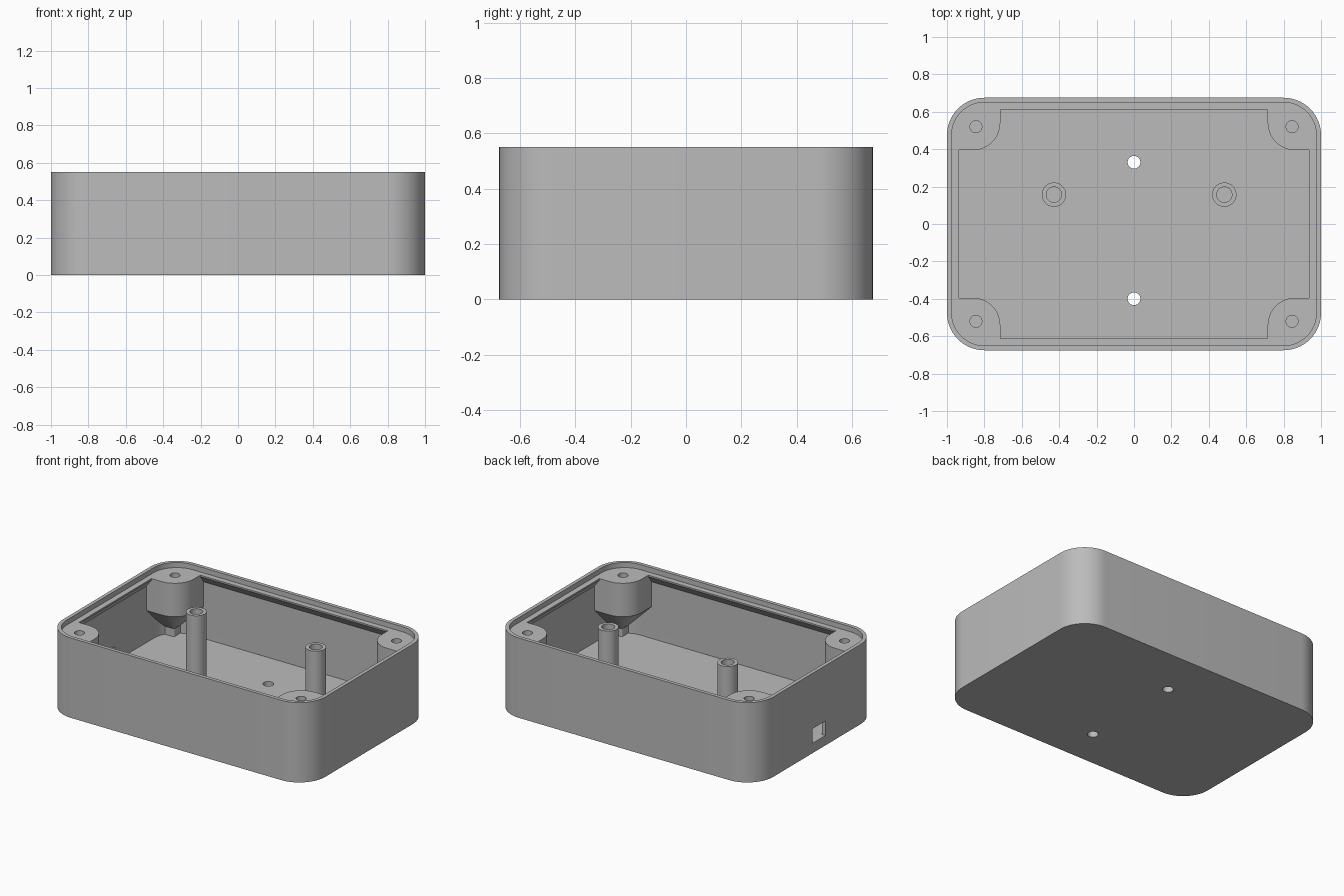
import bpy, bmesh
from math import sin, cos, pi
from mathutils import Matrix

cube = bpy.data.objects.get("Cube")
if cube:
    bpy.data.objects.remove(cube, do_unlink=True)

HALF_X, HALF_Y, HEIGHT, RADIUS = 1.0, 0.675, 0.55, 0.2
FLOOR, LEDGE = 0.065, 0.515

grey = bpy.data.materials.new("grey plastic")
grey.use_nodes = True
grey.diffuse_color = (0.5, 0.5, 0.5, 1)
grey.node_tree.nodes["Principled BSDF"].inputs["Base Color"].default_value = (0.5, 0.5, 0.5, 1)


def arc(cx, cy, r, start, steps=14):
    """Quarter circle of points, counterclockwise from the start angle."""
    return [(cx + r * cos(start + pi / 2 * i / steps),
             cy + r * sin(start + pi / 2 * i / steps)) for i in range(steps + 1)]


def rounded_rect(inset):
    r, cx, cy = RADIUS - inset, HALF_X - RADIUS, HALF_Y - RADIUS
    corners = [(cx, cy), (-cx, cy), (-cx, -cy), (cx, -cy)]
    return [p for i, (x, y) in enumerate(corners) for p in arc(x, y, r, i * pi / 2)]


def loft(name, sections):
    """Solid skinned through (outline, z) sections and capped at both ends."""
    bm = bmesh.new()
    rings = [[bm.verts.new((x, y, z)) for x, y in pts] for pts, z in sections]
    n = len(rings[0])
    for low, high in zip(rings, rings[1:]):
        for i in range(n):
            j = (i + 1) % n
            bm.faces.new((low[i], low[j], high[j], high[i]))
    bm.faces.new(rings[0])
    bm.faces.new(rings[-1])
    return finish(name, bm)


def finish(name, bm):
    bmesh.ops.recalc_face_normals(bm, faces=bm.faces)
    mesh = bpy.data.meshes.new(name)
    bm.to_mesh(mesh)
    bm.free()
    mesh.materials.append(grey)
    obj = bpy.data.objects.new(name, mesh)
    bpy.context.collection.objects.link(obj)
    return obj


def cylinder(name, x, y, r, z0, z1):
    ring = [(x + r * cos(2 * pi * i / 40), y + r * sin(2 * pi * i / 40)) for i in range(40)]
    return loft(name, [(ring, z0), (ring, z1)])


def combine(obj, tool, operation):
    """Apply a boolean and discard the helper."""
    tool.hide_render = True
    mod = obj.modifiers.new("boolean", "BOOLEAN")
    mod.operation, mod.solver, mod.object = operation, "EXACT", tool
    bpy.context.view_layer.objects.active = obj
    bpy.ops.object.modifier_apply(modifier=mod.name)
    bpy.data.objects.remove(tool, do_unlink=True)


# Tray: outer wall up, over the rim, down the lid recess, chamfered ledge, inner wall
profile = [(0, 0), (0, HEIGHT), (0.025, HEIGHT), (0.025, LEDGE), (0.064, LEDGE),
           (0.064, 0.505), (0.027, 0.455), (0.027, FLOOR)]
enclosure = loft("enclosure", [(rounded_rect(i), z) for i, z in profile])


def boss_outline(x, y, r):
    return arc(x + r, y + r, r, pi) + [(HALF_X, y), (HALF_X, HALF_Y), (x, HALF_Y)]


# Corner screw bosses, tapering to a small foot in each corner
for sx in (1, -1):
    for sy in (1, -1):
        big, small = boss_outline(0.715, 0.395, 0.145), boss_outline(0.88, 0.56, 0.012)
        boss = loft("corner_boss", [(small, 0.03), (small, 0.12), (big, 0.285), (big, LEDGE)])
        bm = bmesh.new()
        bm.from_mesh(boss.data)
        bm.transform(Matrix.Diagonal((sx, sy, 1, 1)))
        bmesh.ops.recalc_face_normals(bm, faces=bm.faces)
        bm.to_mesh(boss.data)
        bm.free()
        trim = loft("boss_trim", [(rounded_rect(0.012), 0), (rounded_rect(0.012), HEIGHT)])
        combine(boss, trim, "INTERSECT")
        combine(enclosure, boss, "UNION")
        hole = cylinder("screw_hole", sx * 0.845, sy * 0.52, 0.032, 0.3, 0.7)
        combine(enclosure, hole, "DIFFERENCE")

# Two mounting holes through the floor
for y in (0.33, -0.4):
    combine(enclosure, cylinder("floor_hole", 0, y, 0.034, -0.1, 0.2), "DIFFERENCE")

# Rectangular cable port in one end wall
port = [(-1.1, -0.09), (-0.9, -0.09), (-0.9, 0.05), (-1.1, 0.05)]
combine(enclosure, loft("cable_port", [(port, 0.068), (port, 0.168)]), "DIFFERENCE")

# Tall hollow standoffs on the floor
parts = [enclosure]
for side, x in (("right", -0.428), ("left", 0.483)):
    post = cylinder(side + "_standoff", x, 0.157, 0.065, FLOOR - 0.01, LEDGE)
    combine(post, cylinder("post_hole", x, 0.157, 0.041, 0.2, 0.7), "DIFFERENCE")
    parts.append(post)

# Smooth the curved walls and keep the edges crisp
bpy.ops.object.select_all(action="DESELECT")
for part in parts:
    part.select_set(True)
bpy.context.view_layer.objects.active = enclosure
bpy.ops.object.shade_smooth_by_angle(angle=pi / 6)
